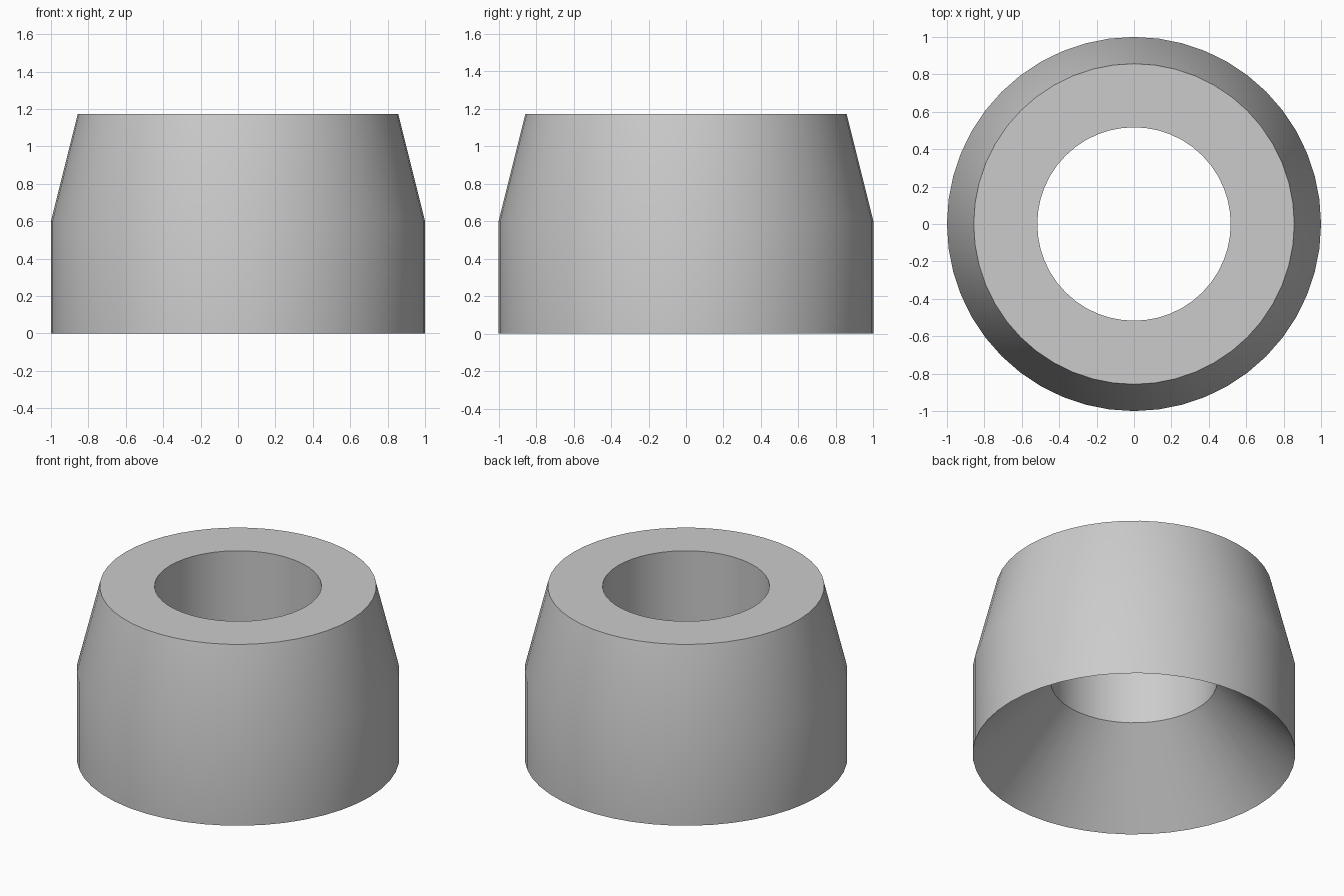
import bpy
import bmesh
from math import cos, sin, radians, tau

SEGMENTS = 48

cube = bpy.data.objects.get("Cube")
if cube:
    bpy.data.objects.remove(cube, do_unlink=True)

# Plain grey material
grey = bpy.data.materials.new("grey")
grey.use_nodes = True
colour = (0.6, 0.6, 0.6, 1)
grey.diffuse_color = colour
grey.node_tree.nodes["Principled BSDF"].inputs["Base Color"].default_value = colour

# Closed (radius, height) section: outer wall, taper, flat top, bore, countersink
section = [(1, 0), (1, 0.6), (0.857, 1.173), (0.517, 1.173), (0.517, 0.52)]


def lathe(name, profile, material):
    """Revolve a closed profile about the z axis."""
    bm = bmesh.new()
    rings = []
    for radius, z in profile:
        angles = [tau * i / SEGMENTS for i in range(SEGMENTS)]
        rings.append([bm.verts.new((radius * cos(a), radius * sin(a), z)) for a in angles])
    for low, high in zip(rings, rings[1:] + rings[:1]):
        for i in range(SEGMENTS):
            j = (i + 1) % SEGMENTS
            bm.faces.new((low[i], low[j], high[j], high[i]))
    bmesh.ops.recalc_face_normals(bm, faces=bm.faces)
    mesh = bpy.data.meshes.new(name)
    bm.to_mesh(mesh)
    bm.free()
    mesh.materials.append(material)
    obj = bpy.data.objects.new(name, mesh)
    bpy.context.collection.objects.link(obj)
    return obj


# Tapered collar with a through bore and conical underside
collar = lathe("tapered_collar", section, grey)
bpy.ops.object.select_all(action="DESELECT")
collar.select_set(True)
bpy.context.view_layer.objects.active = collar
bpy.ops.object.shade_smooth_by_angle(angle=radians(30))
